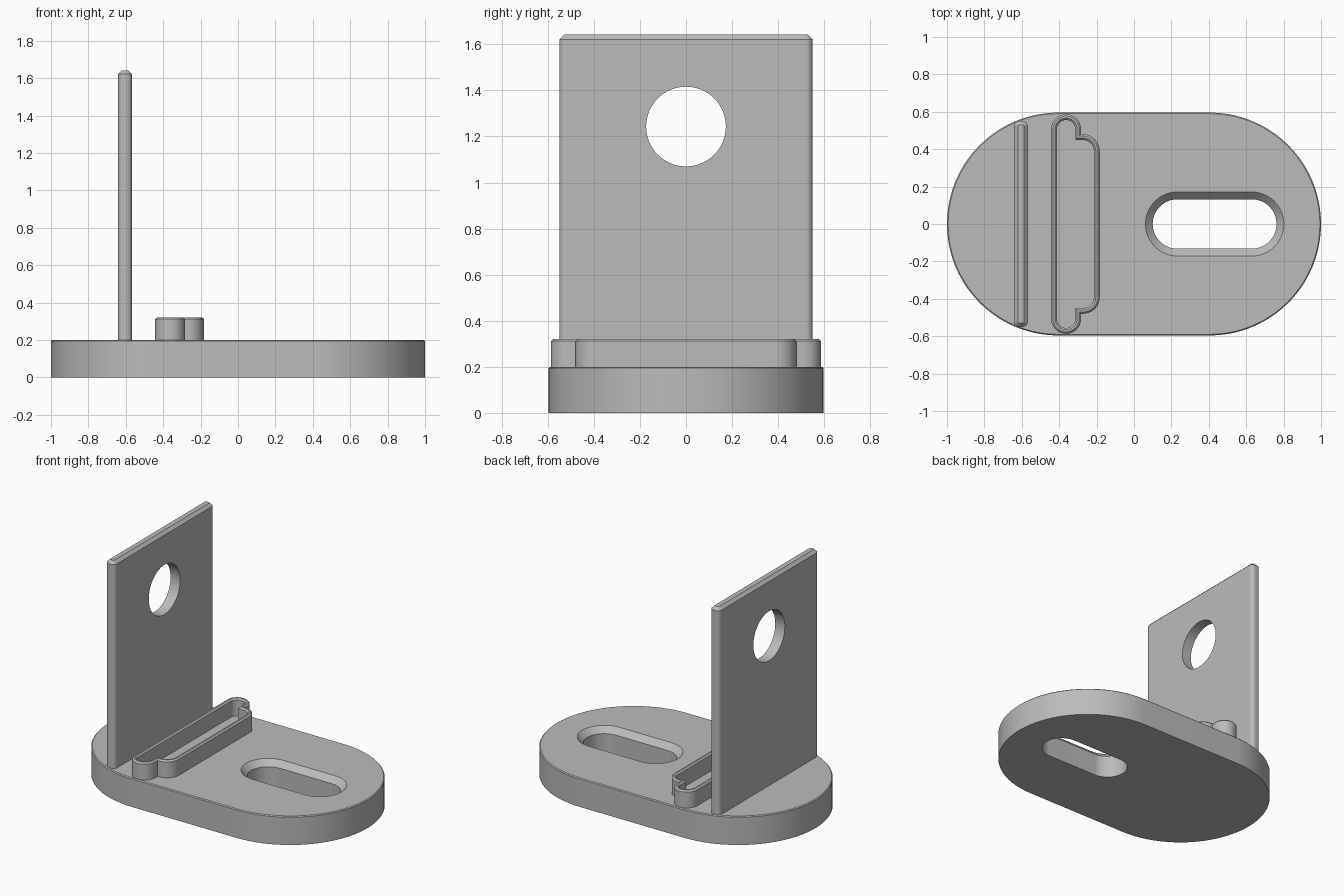
import bpy, bmesh, math
from mathutils import Vector

if "Cube" in bpy.data.objects:
    bpy.data.objects.remove(bpy.data.objects["Cube"])

grey = bpy.data.materials.new("light grey")
grey.diffuse_color = (0.5, 0.5, 0.5, 1)
grey.use_nodes = True
grey.node_tree.nodes["Principled BSDF"].inputs["Base Color"].default_value = grey.diffuse_color


def arc(cx, cy, r, a0, a1, n):
    """Points on an arc, angles in degrees."""
    return [Vector((cx + r * math.cos(math.radians(a0 + (a1 - a0) * i / n)),
                    cy + r * math.sin(math.radians(a0 + (a1 - a0) * i / n))))
            for i in range(n + 1)]


def stadium(x0, x1, r, n=40):
    """Slot outline between two arc centres."""
    return arc(x1, 0, r, -90, 90, n) + arc(x0, 0, r, 90, 270, n)


def inset(loop, d):
    """Mitred inward offset of a counter-clockwise outline."""
    out = []
    for i, p in enumerate(loop):
        a = (p - loop[i - 1]).normalized()
        b = (loop[(i + 1) % len(loop)] - p).normalized()
        na, nb = Vector((-a.y, a.x)), Vector((-b.y, b.x))
        out.append(p + (na + nb) * (d / (1 + na.dot(nb))))
    return out


def loft(name, rings, closed):
    """Join (outline, z) rings; closed links last to first, else both ends are capped."""
    bm = bmesh.new()
    vs = [[bm.verts.new((p.x, p.y, z)) for p in loop] for loop, z in rings]
    n = len(vs[0])
    pairs = list(zip(vs, vs[1:])) + ([(vs[-1], vs[0])] if closed else [])
    for lo, hi in pairs:
        for i in range(n):
            j = (i + 1) % n
            bm.faces.new((lo[i], lo[j], hi[j], hi[i]))
    if not closed:
        bm.faces.new(vs[0][::-1])
        bm.faces.new(vs[-1])
    bmesh.ops.recalc_face_normals(bm, faces=bm.faces)
    me = bpy.data.meshes.new(name)
    bm.to_mesh(me)
    bm.free()
    me.materials.append(grey)
    ob = bpy.data.objects.new(name, me)
    bpy.context.collection.objects.link(ob)
    return ob


def finish(ob):
    """Smooth curved sides while keeping flats and edges crisp."""
    bpy.ops.object.select_all(action='DESELECT')
    ob.select_set(True)
    bpy.context.view_layer.objects.active = ob
    bpy.ops.object.shade_smooth_by_angle(angle=math.radians(30))
    wn = ob.modifiers.new("even_normals", 'WEIGHTED_NORMAL')
    wn.keep_sharp = True


# Base: rounded slab with a countersunk slot
H, R = 0.2, 0.596
base = loft("base", [
    (stadium(-1 + R, 1 - R, R), 0),
    (stadium(-1 + R, 1 - R, R), H - 0.006),
    (stadium(-1 + R, 1 - R, R - 0.006), H),
    (stadium(0.232, 0.63, 0.171), H),
    (stadium(0.232, 0.63, 0.132), H - 0.04),
    (stadium(0.232, 0.63, 0.132), 0)], True)
finish(base)

# Upright plate: rounded vertical edges, chamfered top, round hole
PX, hx, hy, r, top = -0.604, 0.037, 0.55, 0.03, 1.642
outline = []
for sx, sy, a in ((1, -1, -90), (1, 1, 0), (-1, 1, 90), (-1, -1, 180)):
    outline += arc(PX + sx * (hx - r), sy * (hy - r), r, a, a + 90, 6)
plate = loft("upright_plate", [(outline, H), (outline, top - 0.02),
                               (inset(outline, 0.02), top)], False)
bpy.ops.mesh.primitive_cylinder_add(vertices=64, radius=0.173, depth=0.4,
                                    location=(PX, 0, 1.243),
                                    rotation=(0, math.pi / 2, 0))
cutter = bpy.context.object
cut = plate.modifiers.new("hole", 'BOOLEAN')
cut.operation, cut.solver, cut.object = 'DIFFERENCE', 'EXACT', cutter
bpy.context.view_layer.objects.active = plate
bpy.ops.object.modifier_apply(modifier="hole")
bpy.data.objects.remove(cutter)
finish(plate)

# Socket rim: thin wall following a stepped, rounded outline
xl, xs, xr, ys = -0.443, -0.283, -0.183, 0.48
ra, rc = (xs - xl) / 2, 0.09
half = (arc(xr - rc, ys - rc, rc, 0, 90, 12) + [Vector((xs, ys))]
        + arc(xl + ra, 0.587 - ra, ra, 0, 180, 20))
rim = half + [Vector((p.x, -p.y)) for p in reversed(half)]
socket = loft("socket_rim", [
    (rim, H), (rim, 0.311), (inset(rim, 0.01), 0.321),
    (inset(rim, 0.021), 0.321), (inset(rim, 0.031), 0.311),
    (inset(rim, 0.031), H)], True)
finish(socket)
